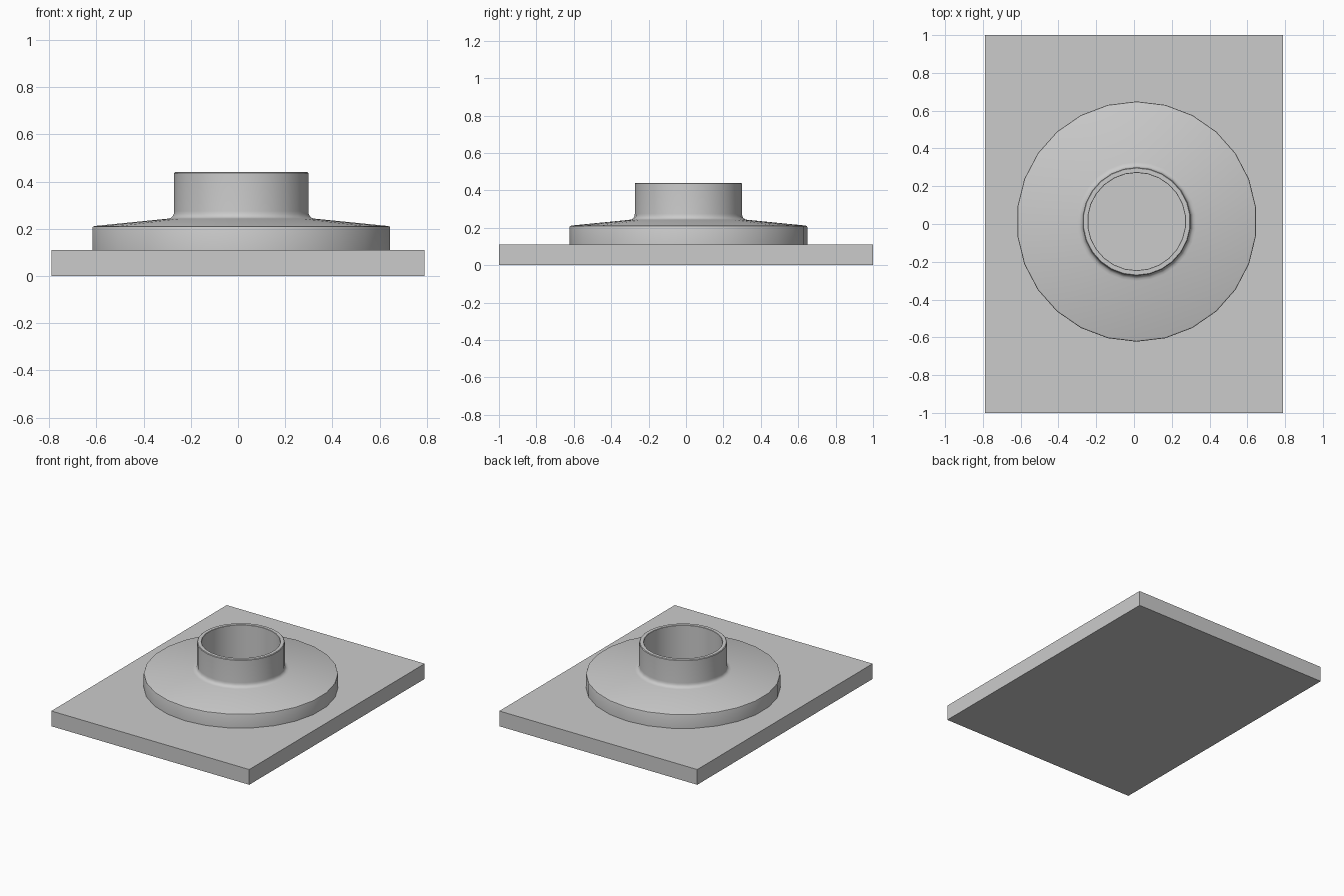
import bpy
import bmesh
from math import cos, sin, pi

if "Cube" in bpy.data.objects:
    bpy.data.objects.remove(bpy.data.objects["Cube"])

SIDES = 26
CENTRE = (0.014, 0.013)


def finish(name, bm, smooth=False):
    bmesh.ops.recalc_face_normals(bm, faces=bm.faces[:])
    mesh = bpy.data.meshes.new(name)
    bm.to_mesh(mesh)
    bm.free()
    obj = bpy.data.objects.new(name, mesh)
    bpy.context.collection.objects.link(obj)
    if smooth:
        bpy.ops.object.select_all(action='DESELECT')
        obj.select_set(True)
        bpy.context.view_layer.objects.active = obj
        bpy.ops.object.shade_smooth_by_angle(angle=0.6)
    return obj


def lathe(name, profile, phase):
    """Revolve a closed (radius, height) profile into a ring."""
    bm = bmesh.new()
    rings = []
    for i in range(SIDES):
        a = phase + 2 * pi * i / SIDES
        rings.append([bm.verts.new((r * cos(a), r * sin(a), z)) for r, z in profile])
    n = len(profile)
    for i in range(SIDES):
        p, q = rings[i], rings[(i + 1) % SIDES]
        for j in range(n):
            k = (j + 1) % n
            bm.faces.new((p[j], q[j], q[k], p[k]))
    obj = finish(name, bm, smooth=True)
    obj.location = (*CENTRE, 0)
    return obj


# rectangular base plate
bm = bmesh.new()
bmesh.ops.create_cube(bm, size=1)
bmesh.ops.scale(bm, vec=(1.58, 2.0, 0.11), verts=bm.verts[:])
bmesh.ops.translate(bm, vec=(0, 0, 0.055), verts=bm.verts[:])
finish("base_plate", bm)

# sloped flange with filleted hollow collar
BORE, COLLAR, RIM = 0.258, 0.287, 0.636
profile = [
    (BORE, 0.11), (RIM, 0.11),
    (RIM, 0.203), (RIM - 0.002, 0.209), (RIM - 0.009, 0.212),
    (0.315, 0.243), (0.302, 0.246), (0.293, 0.253), (COLLAR + 0.001, 0.263),
    (COLLAR, 0.275), (COLLAR, 0.436), (COLLAR - 0.004, 0.44),
    (BORE + 0.002, 0.44), (BORE, 0.438),
]
lathe("flange_collar", profile, pi / SIDES)
